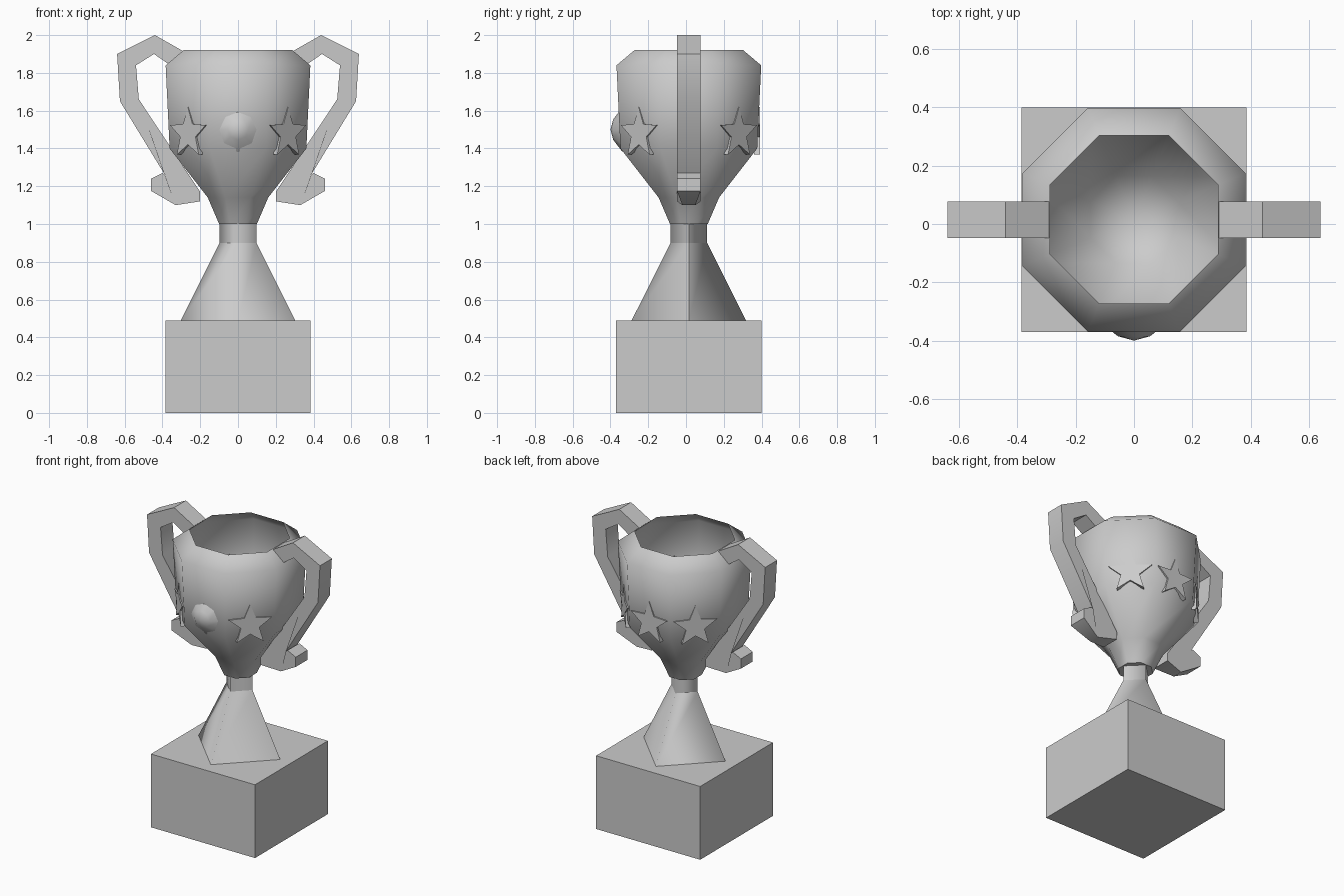
import bpy, bmesh
from math import sin, cos, pi, radians
from mathutils import Matrix, Vector

cube = bpy.data.objects.get("Cube")
if cube:
    bpy.data.objects.remove(cube, do_unlink=True)

GREY = (0.6, 0.6, 0.6, 1)
metal = bpy.data.materials.new("trophy_grey")
metal.use_nodes = True
metal.diffuse_color = GREY
metal.node_tree.nodes["Principled BSDF"].inputs["Base Color"].default_value = GREY

CY = 0.015  # shared centre line of all parts


def finish(name, bm, smooth_angle=0, matrix=Matrix(), seam=False):
    """Clean normals, mark sharp edges and turn the bmesh into an object."""
    bmesh.ops.recalc_face_normals(bm, faces=bm.faces)
    for f in bm.faces:
        f.smooth = smooth_angle > 0
    for e in bm.edges:
        e.smooth = e.calc_face_angle(0) < radians(smooth_angle)
        if seam and all(v.co.x > 0 and abs(v.co.y) < 0.001 for v in e.verts):
            e.smooth = False
    mesh = bpy.data.meshes.new(name)
    bm.to_mesh(mesh)
    bm.free()
    mesh.materials.append(metal)
    obj = bpy.data.objects.new(name, mesh)
    obj.matrix_world = Matrix.Translation((0, CY, 0)) @ matrix
    bpy.context.collection.objects.link(obj)
    return obj


def revolve(name, profile, sides, turn, smooth_angle, seam=False):
    """Spin a (radius, height) profile into a many-sided solid."""
    bm = bmesh.new()
    rings = []
    for r, z in profile:
        if r == 0:
            rings.append([bm.verts.new((0, 0, z))] * sides)
        else:
            angles = [turn + 2 * pi * i / sides for i in range(sides)]
            rings.append([bm.verts.new((r * cos(a), r * sin(a), z)) for a in angles])
    for low, high in zip(rings, rings[1:]):
        for i in range(sides):
            j = (i + 1) % sides
            corners = dict.fromkeys((low[i], low[j], high[j], high[i]))
            bm.faces.new(list(corners))
    return finish(name, bm, smooth_angle, seam=seam)


def prism(name, outline, depth, smooth_angle=0, matrix=Matrix(), shape=None):
    """Extrude an (x, z) outline evenly along y."""
    bm = bmesh.new()
    face = bm.faces.new([bm.verts.new((x, -depth / 2, z)) for x, z in outline])
    new = bmesh.ops.extrude_face_region(bm, geom=[face])["geom"]
    moved = [v for v in new if isinstance(v, bmesh.types.BMVert)]
    bmesh.ops.translate(bm, verts=moved, vec=(0, depth, 0))
    if shape:
        for v in bm.verts:
            shape(v)
    return finish(name, bm, smooth_angle, matrix)


# Square plinth
bm = bmesh.new()
bmesh.ops.create_cube(bm, size=1, matrix=Matrix.Diagonal((0.77, 0.77, 0.49, 1)))
finish("plinth", bm, matrix=Matrix.Translation((0, 0, 0.245)))

# Four-sided flared foot and short neck
revolve("foot", [(0.305, 0.485), (0.097, 0.9)], 4, 0, 100, seam=True)
revolve("neck", [(0.097, 0.9), (0.097, 1.0)], 4, 0, 100, seam=True)

# Eight-sided hollow cup: outside wall up to the rim, then back down inside
outside = [(0, 1.0), (0.1, 1.0), (0.16, 1.14), (0.362, 1.4), (0.383, 1.84), (0.288, 1.92)]
inside = [(0.373, 1.835), (0.352, 1.405), (0.15, 1.15), (0, 1.03)]
corner = 1 / cos(pi / 8)
revolve("cup", [(r * corner, z) for r, z in outside + inside], 8, pi / 8, 60)


# Handles with a chunky scroll at the lower end
def narrow_scroll(v):
    if v.co.z < 1.11:
        v.co.y *= 0.55


handle = [(0.29, 1.915), (0.44, 2.0), (0.64, 1.9), (0.625, 1.65), (0.387, 1.26),
          (0.4, 1.27), (0.46, 1.24), (0.46, 1.175), (0.33, 1.1), (0.2, 1.12),
          (0.2, 1.17), (0.525, 1.66), (0.54, 1.84), (0.445, 1.9), (0.365, 1.845)]
for side, s in (("left", 1), ("right", -1)):
    prism(side + "_handle", [(s * x, z) for x, z in handle], 0.125, 50, shape=narrow_scroll)

# Domed medallion on the front
bm = bmesh.new()
bmesh.ops.create_cone(bm, cap_ends=False, segments=8, radius1=0.12, radius2=0.055, depth=0.05)
top = [e for e in bm.edges if all(v.co.z > 0 for v in e.verts)]
cap = bmesh.ops.contextual_create(bm, geom=top)["faces"]
tip = bmesh.ops.poke(bm, faces=cap)["verts"]
tip[0].co.z += 0.015
finish("medallion", bm, 60,
       Matrix.Translation((0, -0.375, 1.5)) @ Matrix.Rotation(pi / 2, 4, "X"))

# Raised stars on the diagonal walls and the back
star = []
for i in range(10):
    r = 0.06 if i % 2 else 0.14
    star.append((r * sin(i * pi / 5), r * cos(i * pi / 5)))
places = {"front_left": 45, "back_left": 135, "back": 180,
          "back_right": 225, "front_right": 315}
for place, angle in places.items():
    spin = Matrix.Rotation(radians(angle), 4, "Z")
    prism(place + "_star", star, 0.03, matrix=spin @ Matrix.Translation((0, -0.361, 1.48)))
